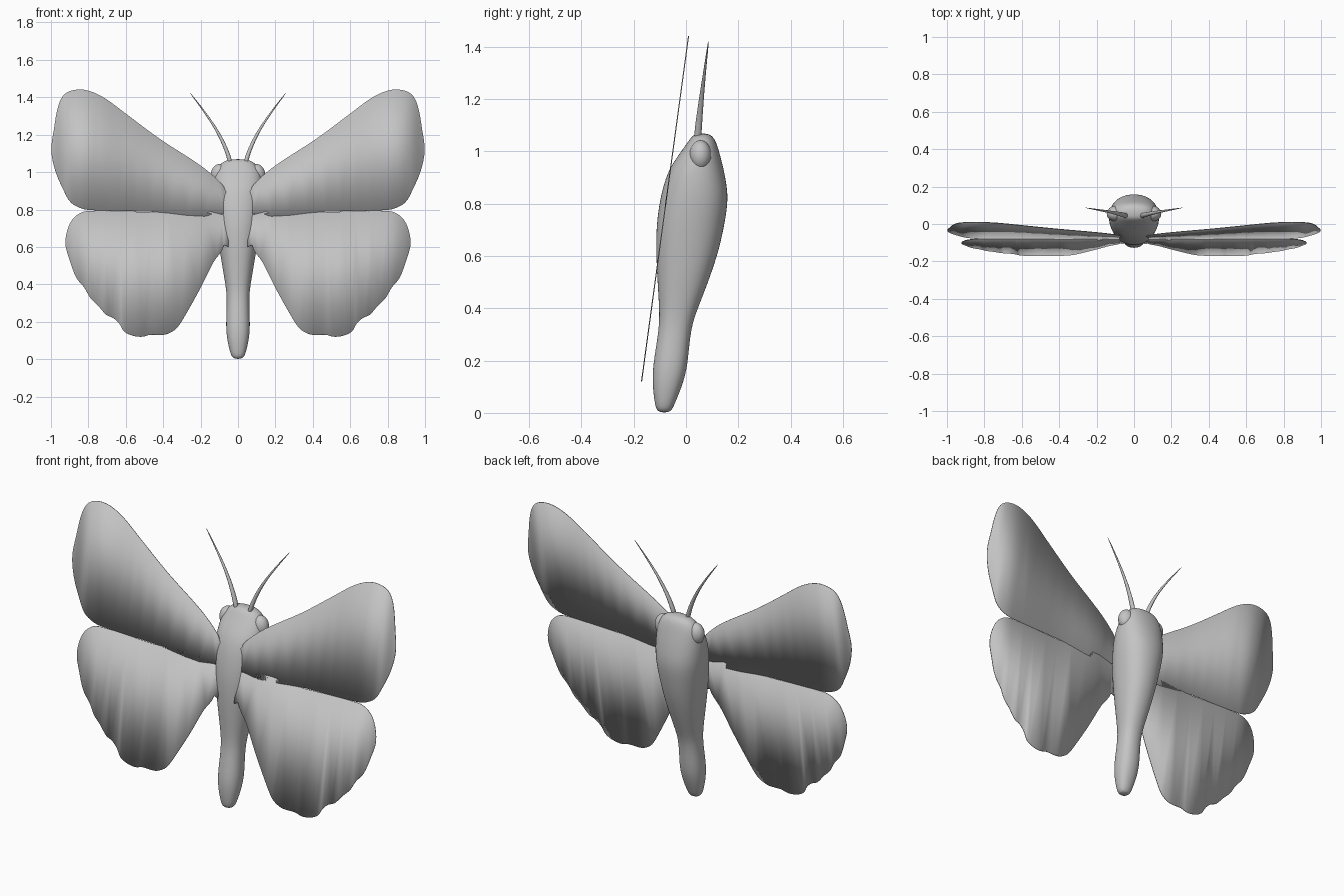
import bpy, bmesh, math
from mathutils import Vector

if "Cube" in bpy.data.objects:
    bpy.data.objects.remove(bpy.data.objects["Cube"])

grey = bpy.data.materials.new("soft_grey")
grey.diffuse_color = (0.55, 0.55, 0.55, 1)
grey.use_nodes = True
grey.node_tree.nodes["Principled BSDF"].inputs["Base Color"].default_value = grey.diffuse_color


def finish(name, bm, mirror=False, subsurf=0, thick=0):
    bmesh.ops.recalc_face_normals(bm, faces=bm.faces)
    me = bpy.data.meshes.new(name)
    bm.to_mesh(me)
    bm.free()
    me.materials.append(grey)
    ob = bpy.data.objects.new(name, me)
    bpy.context.collection.objects.link(ob)
    if thick:
        m = ob.modifiers.new("thickness", 'SOLIDIFY')
        m.thickness, m.offset = thick, 0
    if mirror:
        m = ob.modifiers.new("mirror", 'MIRROR')
        m.use_mirror_merge = False
    if subsurf:
        ob.modifiers.new("smooth", 'SUBSURF').levels = subsurf
        ob.modifiers["smooth"].render_levels = subsurf
    bpy.ops.object.select_all(action='DESELECT')
    ob.select_set(True)
    bpy.context.view_layer.objects.active = ob
    bpy.ops.object.shade_smooth_by_angle(angle=math.radians(60))
    if subsurf:
        for p in me.polygons:
            p.use_smooth = True
    return ob


def loft(name, rows, sides, power=2.0, **kw):
    """Stack rounded rings; each row is z, centre x, half width, front y, back y."""
    bm = bmesh.new()
    rings = []
    for z, cx, hw, y0, y1 in rows:
        ring = []
        for i in range(sides):
            a = 2 * math.pi * i / sides
            c, s = math.cos(a), math.sin(a)
            px = math.copysign(abs(c) ** (2 / power), c)
            py = math.copysign(abs(s) ** (2 / power), s)
            ring.append(bm.verts.new((cx + hw * px, (y0 + y1) / 2 + (y1 - y0) / 2 * py, z)))
        rings.append(ring)
    for a, b in zip(rings, rings[1:]):
        for i in range(sides):
            j = (i + 1) % sides
            bm.faces.new((a[i], a[j], b[j], b[i]))
    bm.faces.new(rings[0][::-1])
    bm.faces.new(rings[-1])
    return finish(name, bm, **kw)


def spline(pts, steps=4):
    """Closed smooth outline through the given points."""
    out, n = [], len(pts)
    for i in range(n):
        p0, p1, p2, p3 = (Vector(pts[(i + k) % n]) for k in (-1, 0, 1, 2))
        d = (p2 - p1).length
        # tangents scaled to the local spacing
        t1 = (p2 - p0).normalized() * d
        t2 = (p3 - p1).normalized() * d
        for k in range(steps):
            t = k / steps
            out.append(p1 * (2*t**3 - 3*t**2 + 1) + t1 * (t**3 - 2*t**2 + t)
                       + p2 * (3*t**2 - 2*t**3) + t2 * (t**3 - t**2))
    return out


def wing(name, root, edge):
    """Flat sheet on a leaning plane: straight root corners, smooth outer edge."""
    n = len(edge)
    smooth = spline(edge)[:(n - 1) * 4 + 1]
    bm = bmesh.new()
    vs = [bm.verts.new((x, -0.17 + (z - 0.12) * 0.136, z)) for x, z in root + [tuple(p) for p in smooth]]
    bm.faces.new(vs)
    bmesh.ops.triangulate(bm, faces=bm.faces)
    return finish(name, bm, mirror=True, thick=0.004)


# Body: abdomen, thorax and head in one smooth form
loft("body", [
    (0.0, 0, .028, -.11, -.058), (.035, 0, .044, -.121, -.042), (.14, 0, .067, -.133, .002),
    (.24, 0, .063, -.118, .012), (.34, 0, .060, -.102, .023), (.42, 0, .072, -.105, .055),
    (.52, 0, .090, -.112, .094), (.62, 0, .106, -.117, .128), (.72, 0, .122, -.116, .150),
    (.82, 0, .136, -.102, .166), (.90, 0, .138, -.080, .153), (.95, 0, .134, -.056, .142),
    (1.0, 0, .126, -.020, .128), (1.045, 0, .098, .012, .114), (1.07, 0, .055, .032, .09),
], 16, power=2.25, subsurf=2)

# Rounded eyes on the sides of the head
bm = bmesh.new()
bmesh.ops.create_uvsphere(bm, u_segments=24, v_segments=16, radius=1)
for v in bm.verts:
    v.co = Vector((.098 + .048 * v.co.x, .055 + .042 * v.co.y, .985 + .058 * v.co.z))
finish("eye", bm, mirror=True)

# Antennae: thin tapering feelers curving outward
loft("antenna", [
    (1.04, .040, .014, .028, .060), (1.09, .050, .013, .032, .062), (1.17, .084, .011, .044, .067),
    (1.23, .117, .009, .053, .071), (1.29, .156, .007, .063, .076), (1.36, .207, .005, .074, .082),
    (1.432, .263, .002, .086, .089),
], 8, mirror=True, subsurf=1)

# Forewing: broad triangle rising to a rounded tip
wing("forewing", [(.05, .775), (.05, .88)], [
    (.07, .905), (.107, .957), (.203, 1.037), (.416, 1.176), (.597, 1.31), (.709, 1.393),
    (.79, 1.432), (.86, 1.441), (.925, 1.418), (.96, 1.357), (.985, 1.224), (.998, 1.117),
    (.978, 1.01), (.933, .904), (.896, .84), (.843, .808), (.79, .797), (.47, .789), (.085, .777)])

# Hindwing: rounded fan with a scalloped lower edge
wing("hindwing", [(.05, .60), (.05, .771)], [
    (.085, .773), (.47, .785), (.79, .793), (.853, .776), (.90, .723), (.923, .621), (.90, .53),
    (.864, .435), (.82, .38), (.79, .328), (.747, .285), (.704, .237), (.667, .22), (.635, .19),
    (.608, .147), (.56, .125), (.512, .12), (.47, .13), (.40, .13), (.363, .141), (.325, .168),
    (.277, .243), (.203, .376), (.133, .515), (.075, .61)])
